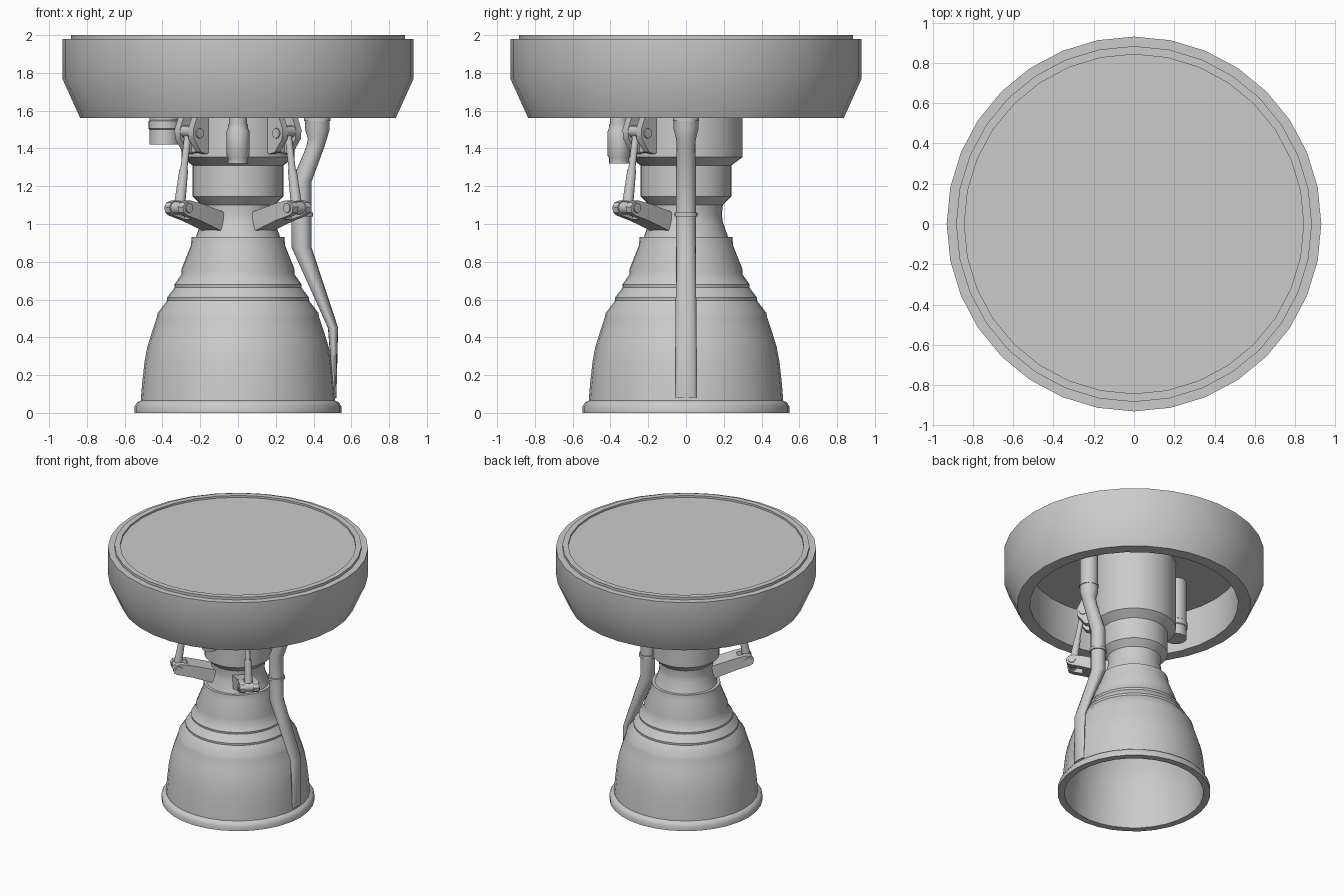
import bpy, bmesh, math
from mathutils import Vector, Matrix

if "Cube" in bpy.data.objects:
    bpy.data.objects.remove(bpy.data.objects["Cube"])

grey = bpy.data.materials.new("engine_grey")
grey.diffuse_color = (0.6, 0.6, 0.6, 1)
grey.use_nodes = True
grey.node_tree.nodes["Principled BSDF"].inputs["Base Color"].default_value = grey.diffuse_color


def finish(name, bm, angle=35, matrix=None):
    bmesh.ops.remove_doubles(bm, verts=bm.verts, dist=1e-5)
    bmesh.ops.recalc_face_normals(bm, faces=bm.faces)
    if matrix:
        bm.transform(matrix)
    me = bpy.data.meshes.new(name)
    bm.to_mesh(me)
    bm.free()
    me.materials.append(grey)
    ob = bpy.data.objects.new(name, me)
    bpy.context.collection.objects.link(ob)
    bpy.ops.object.select_all(action='DESELECT')
    ob.select_set(True)
    bpy.context.view_layer.objects.active = ob
    bpy.ops.object.shade_smooth_by_angle(angle=math.radians(angle))
    return ob


def loft(name, sections, n=32, closed=False, angle=35, matrix=None):
    """Horizontal elliptical sections (x, y, z, rx, ry) joined into a skin."""
    bm = bmesh.new()
    rings = []
    for x, y, z, rx, ry in sections:
        rings.append([bm.verts.new((x + rx * math.cos(2 * math.pi * i / n),
                                    y + ry * math.sin(2 * math.pi * i / n), z)) for i in range(n)])
    pairs = list(zip(rings, rings[1:]))
    if closed:
        pairs.append((rings[-1], rings[0]))
    for a, b in pairs:
        for i in range(n):
            j = (i + 1) % n
            bm.faces.new((a[i], a[j], b[j], b[i]))
    if not closed:
        for r in (rings[0], rings[-1]):
            bm.faces.new(r)
    return finish(name, bm, angle, matrix)


def lathe(name, profile, x=0, y=0, **kw):
    return loft(name, [(x, y, z, r, r) for r, z in profile], **kw)


def prism(name, pts, y0, y1, matrix):
    """Extrude an outline given in the radial plane (r, z) sideways."""
    bm = bmesh.new()
    f = bm.faces.new([bm.verts.new((r, y0, z)) for r, z in pts])
    ext = bmesh.ops.extrude_face_region(bm, geom=[f])
    bmesh.ops.translate(bm, vec=(0, y1 - y0, 0),
                        verts=[v for v in ext['geom'] if isinstance(v, bmesh.types.BMVert)])
    return finish(name, bm, 35, matrix)


def rod(name, a, b, r1, r2, matrix, n=12):
    a, b = Vector(a), Vector(b)
    bm = bmesh.new()
    bmesh.ops.create_cone(bm, cap_ends=True, segments=n, radius1=r1, radius2=r2, depth=(b - a).length)
    place = Matrix.Translation((a + b) / 2) @ (b - a).to_track_quat('Z', 'Y').to_matrix().to_4x4()
    return finish(name, bm, 35, matrix @ place)


# Mounting drum: hollow underneath, shallow rim on top
lathe("mounting_drum", [
    (0.755, 1.88), (0.745, 1.56), (0.835, 1.56), (0.93, 1.77), (0.93, 1.98),
    (0.883, 1.98), (0.883, 2.0), (0.842, 2.0), (0.842, 1.985)])

# Central engine column and neck
lathe("engine_column", [
    (0.30, 1.88), (0.30, 1.355), (0.24, 1.31), (0.24, 1.145), (0.195, 1.10),
    (0.19, 1.05), (0.195, 1.01), (0.225, 0.925)])

# Nozzle bell with slightly stepped bands, rolled lip and hollow inside
lathe("nozzle_bell", [
    (0.20, 0.93), (0.245, 0.93), (0.25, 0.885), (0.30, 0.76), (0.298, 0.735),
    (0.337, 0.68), (0.335, 0.665), (0.376, 0.61), (0.375, 0.595), (0.425, 0.53),
    (0.43, 0.505), (0.455, 0.43), (0.48, 0.35), (0.495, 0.27), (0.508, 0.15),
    (0.515, 0.065), (0.535, 0.055), (0.547, 0.035), (0.547, 0.0),
    (0.497, 0.0), (0.485, 0.15), (0.468, 0.30), (0.43, 0.45),
    (0.35, 0.60), (0.27, 0.76), (0.20, 0.89)], closed=True, angle=40)
lathe("throat_plate", [(0.21, 0.92), (0.21, 0.89)])

# Turbine exhaust pipe, flattening against the bell
loft("exhaust_pipe", [
    (0.42, 0, 1.88, 0.065, 0.065), (0.42, 0, 1.50, 0.065, 0.065),
    (0.42, 0, 1.45, 0.05, 0.052), (0.41, 0, 1.41, 0.048, 0.05),
    (0.335, 0, 1.22, 0.053, 0.053), (0.335, 0, 0.88, 0.053, 0.053),
    (0.503, 0, 0.45, 0.027, 0.055), (0.513, 0, 0.08, 0.008, 0.055)], n=16)
lathe("pipe_collar", [(0.062, 1.06), (0.062, 1.04)], x=0.335, n=16)
lathe("pipe_top_collar", [(0.07, 1.56), (0.07, 1.545)], x=0.42, n=16)

# Small front canister and larger side canister
lathe("front_canister", [
    (0.048, 1.88), (0.048, 1.53), (0.052, 1.53), (0.052, 1.51), (0.06, 1.49),
    (0.06, 1.36), (0.053, 1.35), (0.053, 1.32)], y=-0.355, n=16)
lathe("side_canister", [
    (0.078, 1.88), (0.078, 1.55), (0.084, 1.545), (0.084, 1.505), (0.078, 1.50),
    (0.078, 1.42)], x=-0.39, n=20)

# Two gimbal actuators on the front diagonals
for side, deg in (("right", -45), ("left", -135)):
    m = Matrix.Rotation(math.radians(deg), 4, 'Z')
    w, t = 0.07, 0.04
    top, low = Vector((0.372, 0, 1.49)), Vector((0.44, 0, 1.085))

    # lower arm, fork and pin
    prism(f"{side}_arm", [(0.17, 0.955), (0.17, 1.062), (0.37, 1.115), (0.37, 1.025)], -w, w, m)
    for k, s in enumerate((-1, 1)):
        prism(f"{side}_arm_prong_{k}", [
            (0.35, 1.018), (0.35, 1.11), (0.43, 1.125), (0.465, 1.115),
            (0.482, 1.09), (0.475, 1.06), (0.45, 1.045)], s * w, s * (w - t), m)
    rod(f"{side}_arm_pin", (0.44, -w - 0.008, 1.085), (0.44, w + 0.008, 1.085), 0.026, 0.026, m)

    # upper bracket, fork and pin
    prism(f"{side}_bracket", [(0.26, 1.88), (0.26, 1.37), (0.32, 1.38), (0.32, 1.88)], -w, w, m)
    for k, s in enumerate((-1, 1)):
        prism(f"{side}_bracket_prong_{k}", [
            (0.30, 1.88), (0.30, 1.37), (0.345, 1.38), (0.40, 1.45),
            (0.405, 1.50), (0.37, 1.58), (0.37, 1.88)], s * w, s * (w - t), m)
    rod(f"{side}_bracket_pin", (0.36, -w - 0.008, 1.48), (0.36, w + 0.008, 1.48), 0.027, 0.027, m)

    # telescopic strut
    rod(f"{side}_strut", low, top, 0.019, 0.019, m)
    rod(f"{side}_strut_sleeve", low.lerp(top, 0.08), low.lerp(top, 0.5), 0.03, 0.024, m)
    rod(f"{side}_strut_head", top - Vector((0, 0.03, 0)), top + Vector((0, 0.03, 0)), 0.032, 0.032, m)
    rod(f"{side}_strut_foot", low - Vector((0, 0.03, 0)), low + Vector((0, 0.03, 0)), 0.034, 0.034, m)
